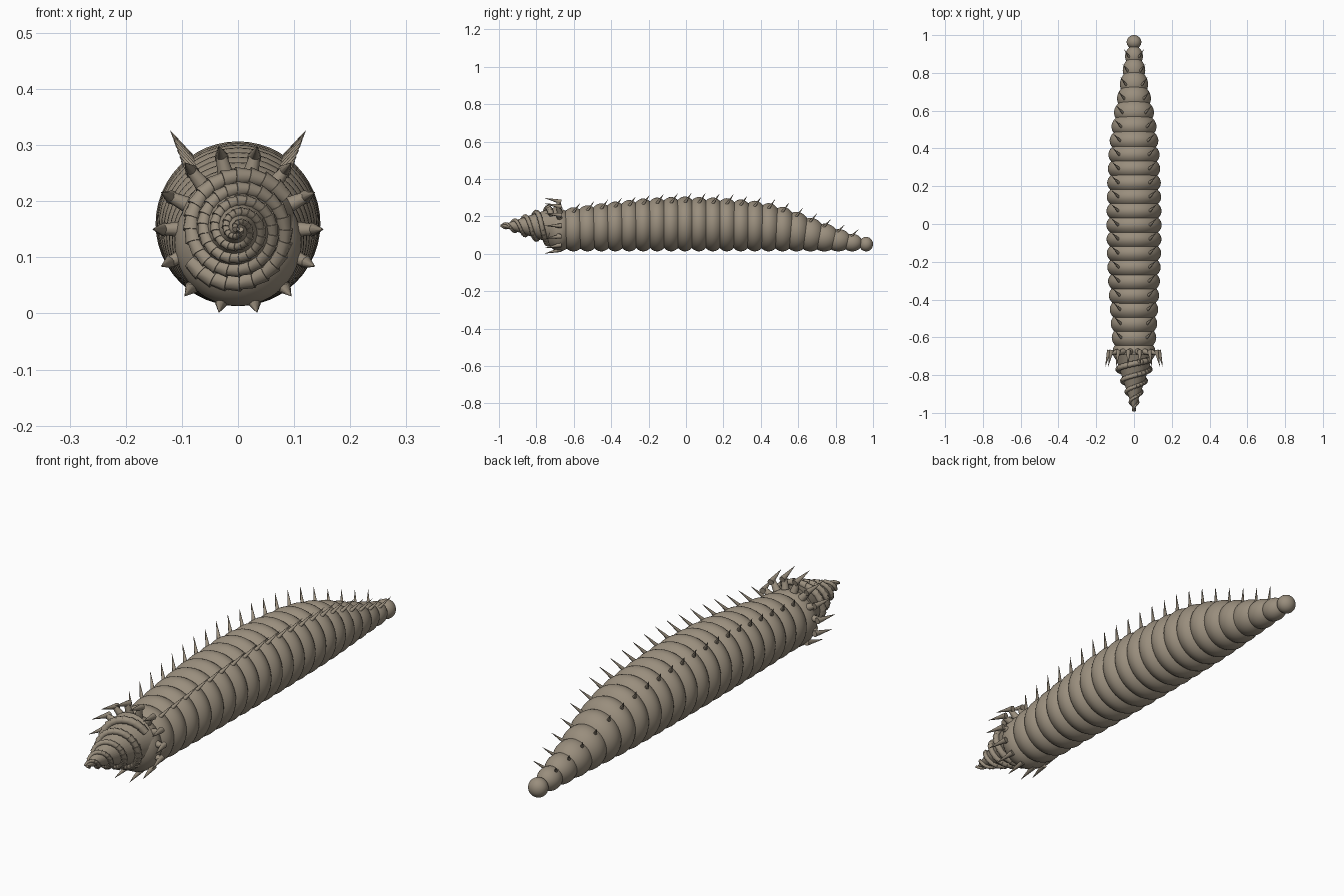
import bpy, bmesh, math
from mathutils import Vector, Matrix

cube = bpy.data.objects.get("Cube")
if cube:
    bpy.data.objects.remove(cube)

mat = bpy.data.materials.new("dusty_tan")
mat.use_nodes = True
TAN = (0.32, 0.27, 0.205, 1)
mat.diffuse_color = TAN
bsdf = mat.node_tree.nodes["Principled BSDF"]
bsdf.inputs["Base Color"].default_value = TAN
bsdf.inputs["Roughness"].default_value = 0.8


def finish(name, bm, angle=40):
    """Turn a bmesh into a named, smooth shaded object."""
    me = bpy.data.meshes.new(name)
    bm.to_mesh(me)
    bm.free()
    me.materials.append(mat)
    ob = bpy.data.objects.new(name, me)
    bpy.context.collection.objects.link(ob)
    bpy.ops.object.select_all(action='DESELECT')
    ob.select_set(True)
    bpy.context.view_layer.objects.active = ob
    bpy.ops.object.shade_smooth_by_angle(angle=math.radians(angle))
    return ob


def add_cone(bm, a, b, r1, r2, sides=10):
    """Cone or tapered cylinder from point a to point b."""
    a, b = Vector(a), Vector(b)
    rot = (b - a).to_track_quat('Z', 'Y').to_matrix().to_4x4()
    bmesh.ops.create_cone(bm, cap_ends=True, segments=sides, radius1=r1, radius2=r2,
                          depth=(b - a).length,
                          matrix=Matrix.Translation((a + b) / 2) @ rot)


def polar(angle, r, y, z0):
    return Vector((r * math.cos(angle), y, z0 + r * math.sin(angle)))


# Body radius along its length
PROFILE = [(-0.7, 0.112), (-0.6, 0.118), (-0.4, 0.132), (-0.2, 0.143), (0, 0.147),
           (0.2, 0.143), (0.4, 0.134), (0.5, 0.122), (0.6, 0.104), (0.7, 0.082),
           (0.8, 0.062), (0.9, 0.045), (1.0, 0.035)]


def body_radius(y):
    for (y0, r0), (y1, r1) in zip(PROFILE, PROFILE[1:]):
        if y <= y1:
            return r0 + (r1 - r0) * (y - y0) / (y1 - y0)
    return PROFILE[-1][1]


# Overlapping rounded body rings, lying flat on the belly
STEP, FLOOR, RINGS = 0.0745, 0.013, 23
body, spines = bmesh.new(), bmesh.new()
for i in range(RINGS):
    y = 0.963 - STEP * i
    r = body_radius(y)
    zc = FLOOR + r
    thick = min(0.078, r * 1.15) if i else 0.037
    m = (Matrix.Translation((0, y, zc)) @ Matrix.Diagonal((r, thick, r, 1))
         @ Matrix.Rotation(math.pi / 2, 4, 'X'))
    bmesh.ops.create_uvsphere(body, u_segments=48, v_segments=24, radius=1, matrix=m)
    # Pair of back spines on each ring
    if 0 < i < RINGS - 1:
        grow = 0.6 + 0.4 * r / 0.147
        for side in (1, -1):
            ang = math.pi / 2 - side * math.radians(36)
            add_cone(spines, polar(ang, r * 0.9, y - 0.005, zc),
                     polar(ang, r + 0.058 * grow, y + 0.035, zc), 0.0095 * grow, 0.0005)
finish("body_rings", body, 60)
finish("back_spines", spines)

# Drill core
AXIS_Z, TIP, BASE = 0.15, -1.0, -0.69


def drill_radius(y):
    return 0.004 + 0.36 * (y - TIP)


core = bmesh.new()
add_cone(core, (0, BASE, AXIS_Z), (0, TIP + 0.008, AXIS_Z),
         drill_radius(BASE) - 0.012, 0.002, 40)
finish("drill_core", core)

# Two spiral ridges of tapered blocks wound round the drill
ridges = bmesh.new()
TURNS, BLOCKS = 2.4, 46
for arm in range(2):
    def ridge_point(t):
        y = TIP + 0.01 + 0.27 * t ** 1.15
        ang = arm * math.pi - t * TURNS * math.tau
        return polar(ang, drill_radius(y) - 0.003, y, AXIS_Z)
    for k in range(BLOCKS):
        t0, t1 = (k / BLOCKS) ** 0.75, ((k + 1.15) / BLOCKS) ** 0.75
        size = 0.005 + 0.011 * t0
        add_cone(ridges, ridge_point(t0), ridge_point(t1), size * 1.1, size * 0.85, 8)
finish("drill_ridges", ridges, 50)

# Collar of forward pointing claws on short stalks
claws = bmesh.new()
COUNT = 14
for k in range(COUNT):
    ang = math.tau * k / COUNT
    add_cone(claws, polar(ang, 0.09, -0.675, AXIS_Z),
             polar(ang, 0.139, -0.685, AXIS_Z), 0.016, 0.009)
    add_cone(claws, polar(ang, 0.131, -0.668, AXIS_Z),
             polar(ang, 0.152, -0.755, AXIS_Z), 0.0125, 0.0005)
finish("collar_claws", claws)
